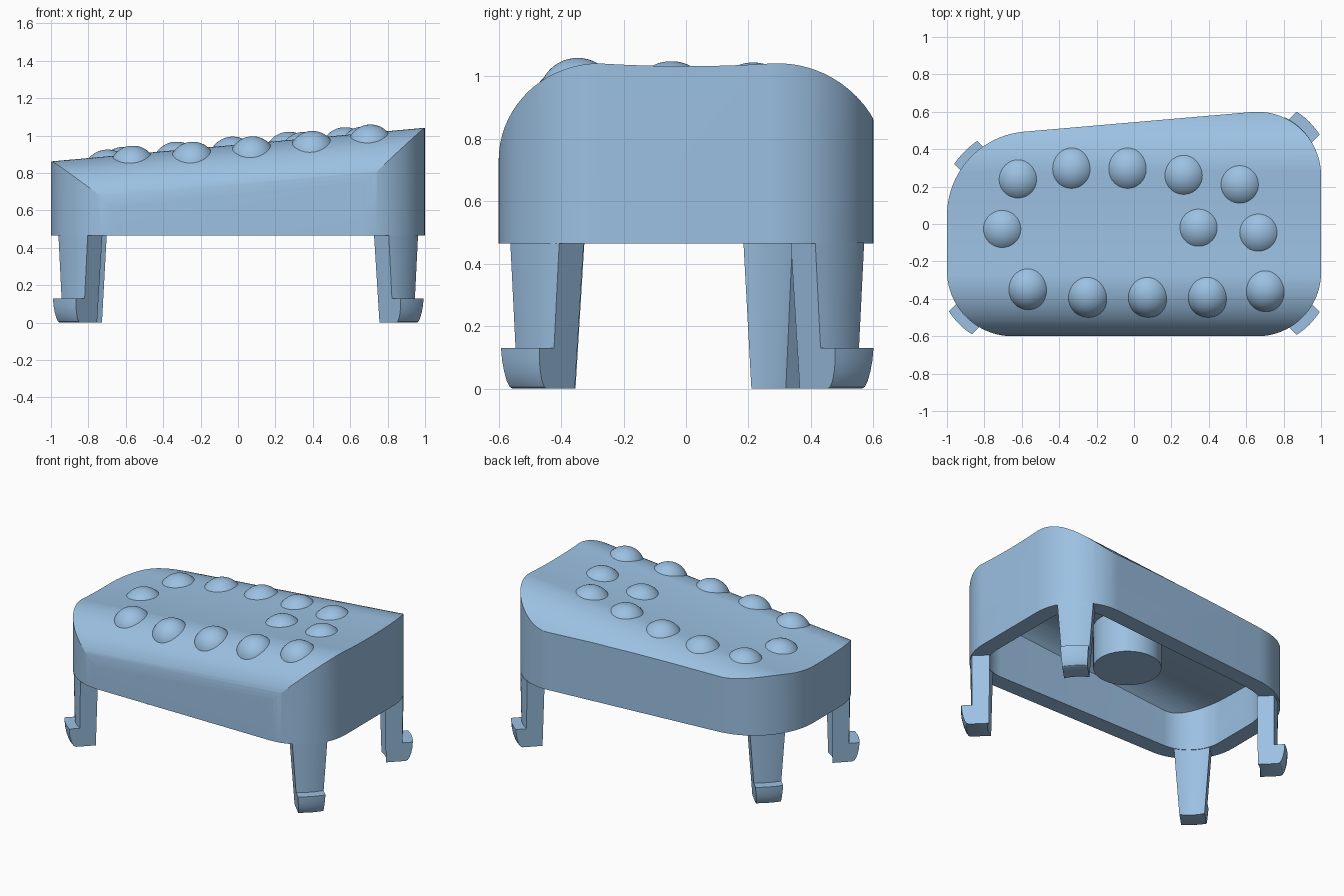
import bpy, bmesh, math

if "Cube" in bpy.data.objects:
    bpy.data.objects.remove(bpy.data.objects["Cube"])

blue = bpy.data.materials.new("light_blue")
blue.diffuse_color = (0.33, 0.53, 0.76, 1)
blue.use_nodes = True
blue.node_tree.nodes["Principled BSDF"].inputs["Base Color"].default_value = blue.diffuse_color

RIM = 0.465      # underside of the shell
WALL = 0.11      # shell thickness
# corner arcs: centre x, centre y, radius, start angle, end angle
CORNERS = [(-0.65, -0.25, 0.35, 180, 270), (0.66, -0.26, 0.34, 270, 360),
           (0.66, 0.26, 0.34, 0, 95), (-0.55, 0.045, 0.45, 95, 180)]


def add_object(name, bm):
    bmesh.ops.recalc_face_normals(bm, faces=bm.faces)
    me = bpy.data.meshes.new(name)
    bm.to_mesh(me)
    bm.free()
    me.materials.append(blue)
    ob = bpy.data.objects.new(name, me)
    bpy.context.collection.objects.link(ob)
    return ob


def smooth(ob, angle=30):
    bpy.ops.object.select_all(action='DESELECT')
    ob.select_set(True)
    bpy.context.view_layer.objects.active = ob
    bpy.ops.object.shade_smooth_by_angle(angle=math.radians(angle))


def loft(name, rings, end_cap=True):
    """Skin equal closed rings and cap the ends."""
    bm = bmesh.new()
    rows = [[bm.verts.new(p) for p in ring] for ring in rings]
    n = len(rows[0])
    for a, b in zip(rows, rows[1:]):
        for i in range(n):
            j = (i + 1) % n
            bm.faces.new((a[i], a[j], b[j], b[i]))
    bm.faces.new(rows[0])
    if end_cap:
        bm.faces.new(rows[-1])
    return add_object(name, bm)


def boolean(ob, cutter, operation):
    mod = ob.modifiers.new("cut", 'BOOLEAN')
    mod.object, mod.operation, mod.solver = cutter, operation, 'EXACT'
    bpy.context.view_layer.update()
    graph = bpy.context.evaluated_depsgraph_get()
    me = bpy.data.meshes.new_from_object(ob.evaluated_get(graph))
    ob.modifiers.clear()
    ob.data = me
    bpy.data.objects.remove(cutter)


def drop(y):
    """Cross profile of the top: rounded front, gentle dip, rounded back."""
    if y < -0.28:
        t = min(1, (-0.28 - y) / 0.32)
        return -0.28 * (1 - math.sqrt(1 - t * t))
    if y > 0.3:
        return math.sqrt(0.375 ** 2 - (y - 0.3) ** 2) - 0.375
    return -0.009 * (1 - min(1, abs(y) / 0.28) ** 2)


def top_z(x, y):
    return 0.952 + 0.09 * x + drop(y)


def prism(name, inset, z0, z1):
    pts = []
    for cx, cy, r, a0, a1 in CORNERS:
        for i in range(21):
            a = math.radians(a0 + (a1 - a0) * i / 20)
            pts.append((cx + (r - inset) * math.cos(a), cy + (r - inset) * math.sin(a)))
    return loft(name, [[(x, y, z) for x, y in pts] for z in (z0, z1)])


def top_block(offset):
    """Solid lying below the sculpted top surface."""
    ys = [-0.65] + [-0.28 - 0.32 * math.sin(math.pi / 2 * i / 18) for i in range(18, 0, -1)]
    ys += [-0.28 + 0.93 * i / 36 for i in range(37)]
    rings = []
    for x in (-1.2, 1.2):
        ring = [(x, y, top_z(x, y) - offset) for y in ys]
        rings.append(ring + [(x, 0.65, 0.1), (x, -0.65, 0.1)])
    return loft("top_cutter", rings)


# hollow shell with sculpted top
body = prism("shell", 0, RIM, 1.3)
boolean(body, top_block(0), 'INTERSECT')
cavity = prism("cavity_cutter", WALL, RIM - 0.1, 1.25)
boolean(cavity, top_block(WALL), 'INTERSECT')
boolean(body, cavity, 'DIFFERENCE')
smooth(body, 22)

# tapered corner legs with outward hooked feet
NAMES = ("front_left", "front_right", "back_right", "back_left")
for name, (cx, cy, R, _, _) in zip(NAMES, CORNERS):
    sx, sy = math.copysign(1, cx), -1 if name.startswith("front") else 1
    cy += {"back_right": 0.008, "back_left": -0.013}.get(name, 0)
    ri, ro, f = R - 0.106, R - 0.004, R + 0.053
    profile = [(ri, RIM + 0.003), (ro, RIM + 0.003), (ro - 0.007, 0.13), (f, 0.13),
               (f - 0.003, 0.09), (f - 0.01, 0.055), (f - 0.02, 0.025),
               (f - 0.032, 0.006), (f - 0.045, 0), (ri - 0.006, 0)]
    rings = []
    for i in range(9):
        s = i / 4 - 1
        ring = []
        for r, z in profile:
            v = s * (0.078 + 0.07 * z)
            u = math.sqrt(r * r - v * v)
            ring.append((cx + sx * (u - v) * math.sqrt(0.5),
                         cy + sy * (u + v) * math.sqrt(0.5), z))
        rings.append(ring)
    smooth(loft(name + "_leg", rings))

# round stud hanging from the ceiling
circle = [(math.cos(math.tau * i / 48), math.sin(math.tau * i / 48)) for i in range(48)]
smooth(loft("stud", [[(0.02 + 0.21 * c, -0.04 + 0.21 * s, z) for c, s in circle]
                     for z in (0.565, 0.85)], end_cap=False))

# grip bumps: spherical caps sunk into the top
BUMPS = [(-0.613, 0.243), (-0.327, 0.295), (-0.027, 0.295), (0.273, 0.263), (0.573, 0.215),
         (-0.697, -0.027), (0.353, -0.02), (0.673, -0.047),
         (-0.562, -0.338), (-0.242, -0.375), (0.078, -0.375), (0.398, -0.375), (0.708, -0.347)]
for i, (x, y) in enumerate(BUMPS):
    front = y < -0.2
    height = 0.05 if front else 0.045
    radius = (0.01 + height ** 2) / (2 * height)
    depth = 0.068 if front else 0.02     # how far the cap reaches below the surface
    polar = math.acos((radius - height - depth) / radius)
    bm = bmesh.new()
    rows = []
    for k in range(1, 13):
        a = polar * k / 12
        rows.append([bm.verts.new((x + radius * math.sin(a) * c, y + radius * math.sin(a) * s,
                                   top_z(x, y) + height - radius + radius * math.cos(a)))
                     for c, s in circle])
    bm.faces.new(rows[0])
    for p, q in zip(rows, rows[1:]):
        for j in range(48):
            bm.faces.new((p[j - 1], p[j], q[j], q[j - 1]))
    smooth(add_object(f"grip_bump_{i + 1}", bm))
